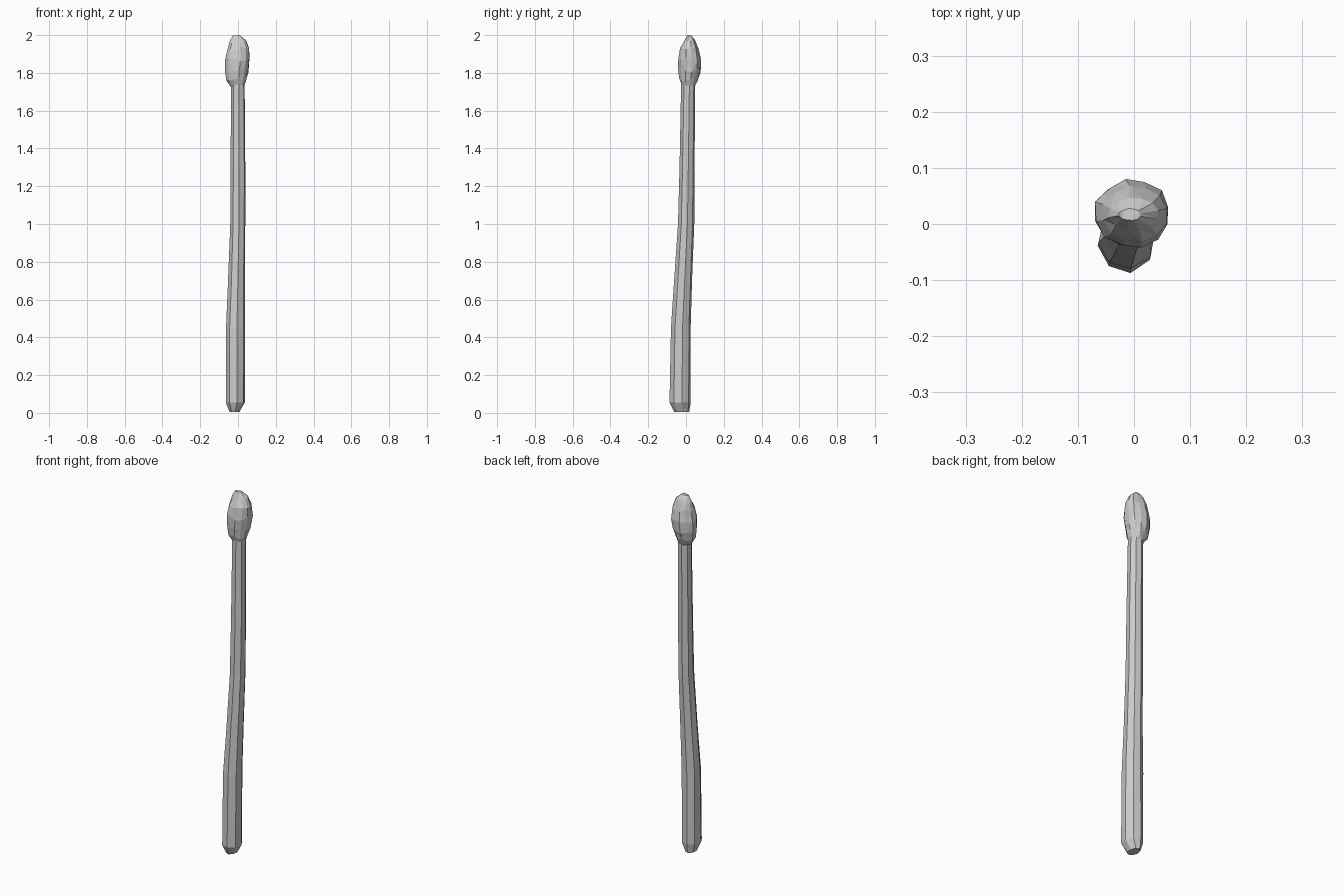
import bpy, bmesh, math, random

if "Cube" in bpy.data.objects:
    bpy.data.objects.remove(bpy.data.objects["Cube"])

random.seed(4)


def loft(name, rings, sides, wobble=0.0, z_wobble=0.0, turn=0.0, angle=None):
    """Skin elliptical rings given as (z, x_min, x_max, y_min, y_max)."""
    bm = bmesh.new()
    loops = []
    spokes = [1 + random.uniform(-wobble, wobble) for _ in range(sides)]
    for i, (z, x0, x1, y0, y1) in enumerate(rings):
        loop = []
        end = i in (0, len(rings) - 1)
        for k in range(sides):
            a = 2 * math.pi * k / sides + turn
            r = spokes[k] * (1 + random.uniform(-wobble, wobble) / 2)
            dz = random.uniform(-z_wobble, z_wobble) * (0.2 if end else 1)
            loop.append(bm.verts.new(((x0 + x1) / 2 + (x1 - x0) / 2 * r * math.cos(a),
                                      (y0 + y1) / 2 + (y1 - y0) / 2 * r * math.sin(a),
                                      z + dz)))
        loops.append(loop)
    for a, b in zip(loops, loops[1:]):
        for k in range(sides):
            n = (k + 1) % sides
            bm.faces.new((a[k], a[n], b[n], b[k]))
    bm.faces.new(loops[0][::-1])
    bm.faces.new(loops[-1])
    # facets come from triangulating the uneven quads
    bmesh.ops.triangulate(bm, faces=bm.faces[:])
    bmesh.ops.recalc_face_normals(bm, faces=bm.faces[:])
    mesh = bpy.data.meshes.new(name)
    bm.to_mesh(mesh)
    bm.free()
    obj = bpy.data.objects.new(name, mesh)
    bpy.context.collection.objects.link(obj)
    return obj


# slightly bent wooden stick with a chamfered foot
loft("match_stick", [
    (0.005, -0.045, 0.008, -0.062, 0.018),
    (0.055, -0.066, 0.037, -0.086, 0.026),
    (0.45, -0.066, 0.038, -0.079, 0.026),
    (0.70, -0.054, 0.038, -0.062, 0.033),
    (1.00, -0.043, 0.040, -0.042, 0.044),
    (1.30, -0.041, 0.040, -0.034, 0.046),
    (1.80, -0.039, 0.036, -0.024, 0.050),
], 8, wobble=0.03, turn=math.pi / 8 * 0.4)

# lumpy ignition head
loft("match_head", [
    (1.727, -0.037, 0.033, -0.022, 0.046),
    (1.765, -0.060, 0.046, -0.038, 0.066),
    (1.81, -0.068, 0.057, -0.043, 0.078),
    (1.87, -0.068, 0.066, -0.044, 0.081),
    (1.925, -0.055, 0.062, -0.035, 0.070),
    (1.97, -0.043, 0.045, -0.012, 0.048),
    (1.998, -0.026, 0.014, 0.006, 0.028),
], 12, wobble=0.06, z_wobble=0.009, turn=0.2)
